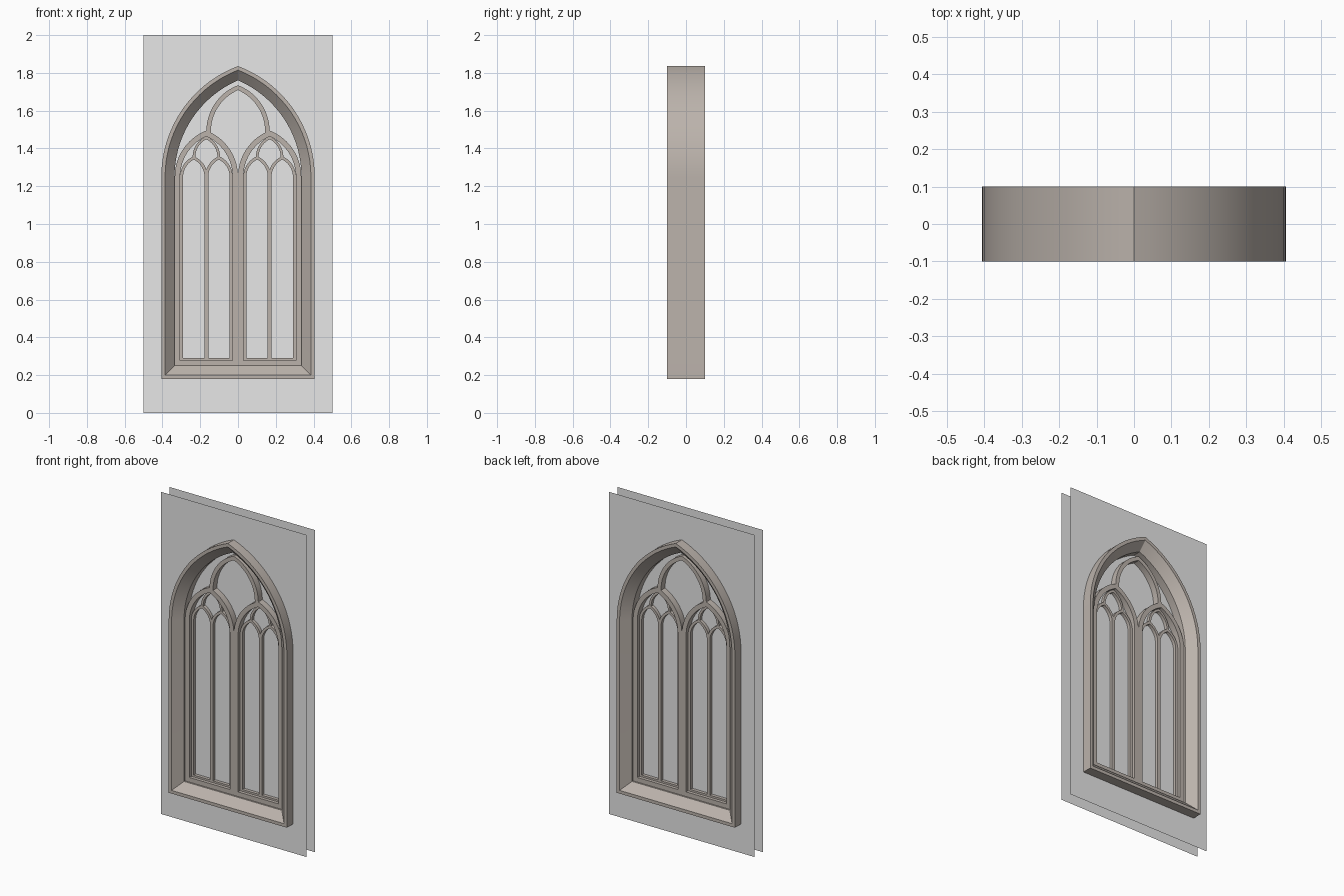
import bpy, bmesh, math

if "Cube" in bpy.data.objects:
    bpy.data.objects.remove(bpy.data.objects["Cube"])

SPRING = 1.25          # height where the arches begin
N = 18                 # segments per half arch


def material(name, col):
    m = bpy.data.materials.new(name)
    m.diffuse_color = (*col, 1)
    m.use_nodes = True
    m.node_tree.nodes["Principled BSDF"].inputs["Base Color"].default_value = m.diffuse_color
    return m


STONE = material("warm_grey_stone", (0.50, 0.45, 0.41))
PLAIN = material("light_grey", (0.8, 0.8, 0.8))


def outline(w, c, zb, z0=SPRING, cx=0.0):
    """Pointed arch with straight legs: bottom left, over the apex, bottom right."""
    r = w + c
    t1 = math.acos(c / r)
    right = [(-c + r * math.cos(t1 * i / N), z0 + r * math.sin(t1 * i / N)) for i in range(N + 1)]
    left = [(-x, z) for x, z in right]
    pts = [(-w, zb)] + left + right[-2::-1] + [(w, zb)]
    return [(cx + x, z) for x, z in pts]


def finish(bm, name, mat, smooth=True):
    bmesh.ops.recalc_face_normals(bm, faces=bm.faces[:])
    me = bpy.data.meshes.new(name)
    bm.to_mesh(me)
    bm.free()
    ob = bpy.data.objects.new(name, me)
    bpy.context.collection.objects.link(ob)
    me.materials.append(mat)
    if smooth:
        bpy.ops.object.select_all(action='DESELECT')
        ob.select_set(True)
        bpy.context.view_layer.objects.active = ob
        bpy.ops.object.shade_smooth_by_angle(angle=math.radians(25))
    return ob


def arch_ring(name, profile, w, c, zb, z0=SPRING, cx=0.0, closed=True):
    """Sweep a profile of (inset, y) points round an arch outline."""
    bm = bmesh.new()
    loops = []
    for d, y in profile:
        pts = outline(w - d, c, zb + (d if closed else 0), z0, cx)
        loops.append([bm.verts.new((x, y, z)) for x, z in pts])
    n, k = len(loops[0]), len(loops)
    for j in range(k):
        a, b = loops[j], loops[(j + 1) % k]
        for i in range(n if closed else n - 1):
            i2 = (i + 1) % n
            bm.faces.new((a[i], a[i2], b[i2], b[i]))
    if not closed:
        bm.faces.new([l[0] for l in loops])
        bm.faces.new([l[-1] for l in loops])
    return finish(bm, name, STONE)


def bar(d, h):
    return [(0, -h), (d, -h), (d, h), (0, h)]


# Splayed outer frame
arch_ring("outer_frame",
          [(0, -.1), (.02, -.1), (.07, -.05), (.07, .05), (.02, .1), (0, .1)],
          .406, .22, .18)

# Two main lights, each with two small lights and a small upper arch
for side, s in (("left", -1), ("right", 1)):
    cx = s * .1675
    arch_ring(side + "_main_light", bar(.0285, .04), .1675, .095, .25, cx=cx)
    for k in (-1, 1):
        arch_ring(side + "_small_light", bar(.016, .02), .0725, .045, .274, cx=cx + k * .0665)
    arch_ring(side + "_small_upper_arch", bar(.014, .02), .0725, .045, 1.345, 1.355, cx, closed=False)

# Large upper arch standing on the two main lights
arch_ring("upper_arch", bar(.024, .04), .1675, .095, 1.475, 1.49, closed=False)

# Glass sheet in the middle of the opening
bm = bmesh.new()
bm.faces.new([bm.verts.new((x, 0, z)) for x, z in outline(.37, .22, .216)])
finish(bm, "glass_pane", PLAIN, False)

# Front and back wall skins with the arched opening, made in mirrored halves
hole = outline(.39, .22, .196)
half = hole[len(hole) // 2:]           # apex down to bottom right
for name, y in (("front_wall", -.04), ("back_wall", .04)):
    bm = bmesh.new()
    for s in (-1, 1):
        pts = [(0, .196), (0, 0), (.5, 0), (.5, 2), (0, 2)] + half
        if s * y > 0:
            pts = pts[::-1]
        bm.faces.new([bm.verts.new((s * x, y, z)) for x, z in pts])
    bmesh.ops.remove_doubles(bm, verts=bm.verts[:], dist=1e-5)
    bmesh.ops.triangulate(bm, faces=bm.faces[:])
    finish(bm, name, PLAIN, False)
